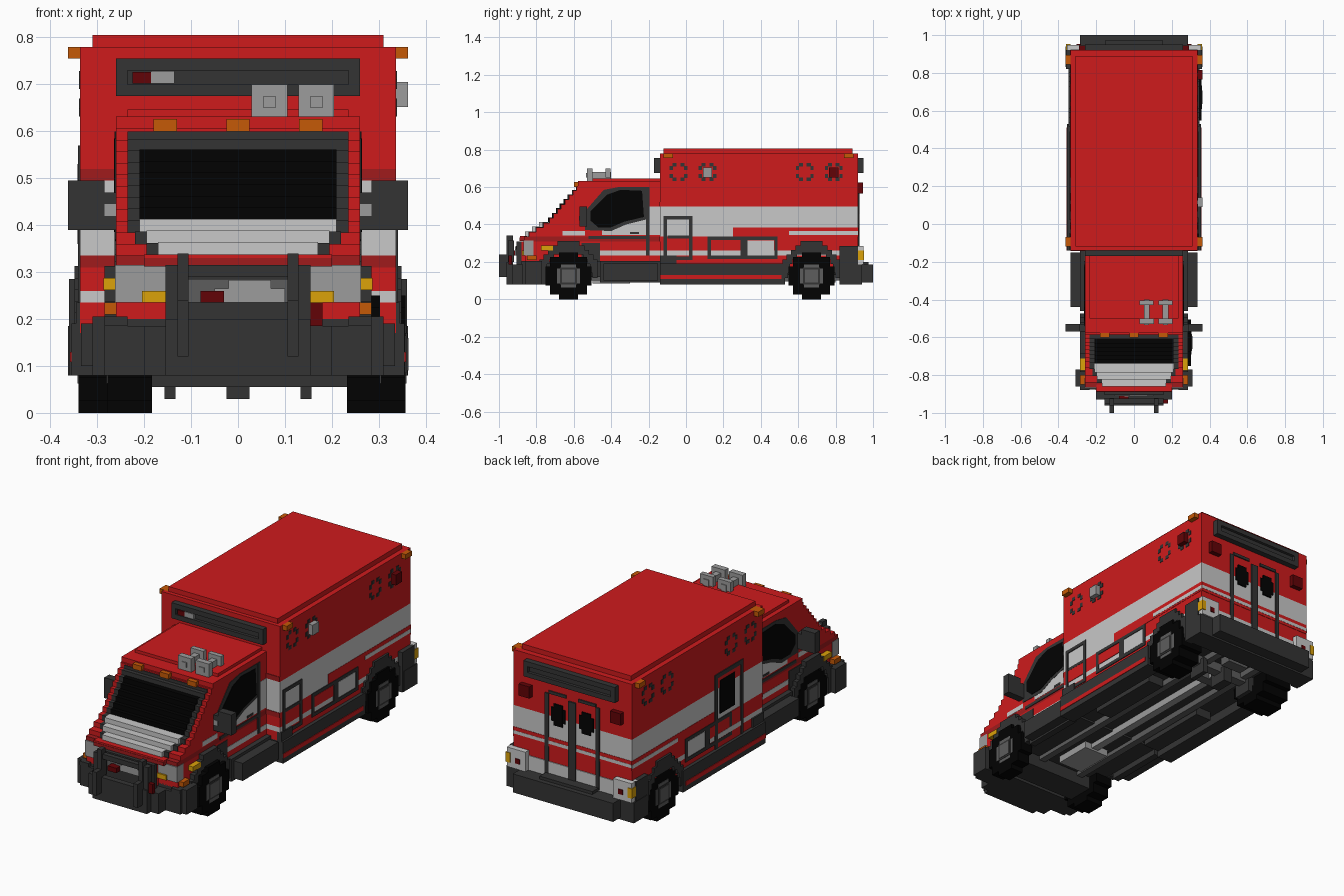
import bpy, bmesh, math

cube = bpy.data.objects.get("Cube")
if cube:
    bpy.data.objects.remove(cube, do_unlink=True)

COLOURS = {
    "red": (0.62, 0.011, 0.012), "deep_red": (0.35, 0.011, 0.012), "dark_red": (0.122, 0.001, 0.002),
    "white": (0.58, 0.58, 0.58), "light_grey": (0.335, 0.335, 0.335), "mid_grey": (0.11, 0.11, 0.11),
    "dark_grey": (0.034, 0.034, 0.034), "black": (0.0008, 0.0008, 0.0008),
    "orange": (0.56, 0.10, 0.002), "amber": (0.71, 0.36, 0.003),
}
MATS = {}
for key, rgb in COLOURS.items():
    m = bpy.data.materials.new(key)
    m.use_nodes = True
    m.diffuse_color = (*rgb, 1)
    m.roughness, m.specular_intensity = 1, 0
    bsdf = m.node_tree.nodes["Principled BSDF"]
    bsdf.inputs["Base Color"].default_value = (*rgb, 1)
    bsdf.inputs["Roughness"].default_value = 1
    bsdf.inputs["Specular IOR Level"].default_value = 0
    MATS[key] = m
R, DR, XR, W, LG, MG, D, K, O, A = COLOURS
V = 0.0247  # block size


def finish(name, bm, mats):
    me = bpy.data.meshes.new(name)
    bmesh.ops.recalc_face_normals(bm, faces=bm.faces)
    bm.to_mesh(me)
    bm.free()
    for k in mats:
        me.materials.append(MATS[k])
    ob = bpy.data.objects.new(name, me)
    bpy.context.collection.objects.link(ob)


def part(name, boxes):
    """One object from boxes (colour, x0, x1, y0, y1, z0, z1)."""
    bm, mats = bmesh.new(), []
    for c, x0, x1, y0, y1, z0, z1 in boxes:
        if c not in mats:
            mats.append(c)
        vs = [bm.verts.new((x, y, z)) for x in (x0, x1) for y in (y0, y1) for z in (z0, z1)]
        for f in ((0, 1, 3, 2), (4, 6, 7, 5), (0, 4, 5, 1), (2, 3, 7, 6), (0, 2, 6, 4), (1, 5, 7, 3)):
            bm.faces.new([vs[i] for i in f]).material_index = mats.index(c)
    finish(name, bm, mats)


def one_side(name, s, boxes):
    part(name, [(c, min(s * a, s * b), max(s * a, s * b), *r) for c, a, b, *r in boxes])


def sides(name, boxes):
    """The same boxes on both sides of the vehicle."""
    one_side("left_" + name, 1, boxes)
    one_side("right_" + name, -1, boxes)


def prism(name, pts, x0, x1, c):
    """Side profile (y, z) extruded across x."""
    bm = bmesh.new()
    a, b = ([bm.verts.new((x, y, z)) for y, z in pts] for x in (x0, x1))
    bm.faces.new(a)
    bm.faces.new(b)
    for i in range(len(pts)):
        j = (i + 1) % len(pts)
        bm.faces.new((a[i], a[j], b[j], b[i]))
    finish(name, bm, [c])


def frame(c, x0, x1, y0, y1, z0, z1, t=0.018):
    """Four thin strips around a rectangle on the side."""
    return [(c, x0, x1, y0, y0 + t, z0, z1), (c, x0, x1, y1 - t, y1, z0, z1),
            (c, x0, x1, y0 + t, y1 - t, z0, z0 + t), (c, x0, x1, y0 + t, y1 - t, z1 - t, z1)]


# Rear box: stacked colour bands and a stepped roof
bands = [(R, .17, .235), (W, .235, .26), (R, .26, .335), (W, .335, .495), (R, .495, .78)]
part("rear_box", [(c, -.337, .337, -.14, .92, a, b) for c, a, b in bands]
     + [(R, -.31, .31, -.12, .89, .78, .805), (DR, -.337, .337, -.143, -.13, .495, .52),
        (DR, -.337, .337, -.143, -.13, .31, .335)])
part("floor", [(D, -.33, .33, -.14, .92, .13, .18), (D, -.25, .25, -.86, -.14, .12, .2)])

# Cab: stepped rows following the sloped nose
PROFILE = [(.20, -.89), (.32, -.89), (.34, -.85), (.415, -.735), (.60, -.58), (.65, -.57)]


def nose(z):
    for (z0, y0), (z1, y1) in zip(PROFILE, PROFILE[1:]):
        if z <= z1:
            return y0 + (y1 - y0) * (z - z0) / (z1 - z0)
    return PROFILE[-1][1]


rows, glass = [], []
z = .335
while z < .62:
    y, t = nose(z + V / 2), z + V
    rows.append((R, -.26, .26, y, -.14, z, t))
    if z < .59:
        w = .17 if z < .35 else .195 if z < .37 else .21
        glass.append((D, -w - .025, w + .025, y - .004, y + .1, z, min(t + .002, .6)))
        if z < .55:
            hood = z < .405
            glass.append((W if hood else K, -w, w, y - (.022 if hood else .008), y + .1, z, t + .004))
    z += V
rows += [(R, -.235, .235, -.50, -.14, .62, .647), (R, -.26, .26, -.86, -.14, .2, .31),
         (DR, -.26, .26, -.865, -.14, .31, .335), (R, -.15, .15, -.885, -.86, .19, .31),
         (DR, -.2, .2, -.89, -.86, .312, .33), (R, -.2, .2, -.888, -.85, .33, .338)]
part("cab", rows)
part("windscreen_and_hood", glass)
part("cab_marker_lights", [(O, x - .025, x + .025, -.60, -.555, .6, .626) for x in (-.155, 0, .155)])

# Cab side windows, stripes and door seams
win = [(-.51, .42), (-.51, .47), (-.42, .56), (-.35, .585), (-.235, .58), (-.225, .44), (-.33, .415), (-.40, .385), (-.47, .385)]
rim = [(-.54, .37), (-.54, .47), (-.44, .585), (-.36, .6), (-.20, .6), (-.20, .43), (-.32, .40), (-.40, .365)]
for s, label in ((1, "left"), (-1, "right")):
    prism(label + "_window_frame", rim, s * .255, s * .2625, D)
    prism(label + "_cab_window", win, s * .255, s * .2645, K)
sides("cab_stripes", [
    (W, .255, .2615, -.45, -.14, .345, .43), (W, .255, .2615, -.66, -.54, .34, .365),
    (W, .255, .2615, -.195, -.14, .43, .495),
    (W, .255, .2615, -.50, -.14, .235, .26), (D, .255, .2635, -.215, -.195, .235, .60),
    (D, .255, .2635, -.52, -.20, .322, .338), (D, .255, .2635, -.30, -.25, .348, .36),
    (D, .255, .2635, -.56, -.46, .2, .30)])
sides("running_board", [(D, .25, .285, -.46, -.14, .09, .205), (D, .285, .335, -.44, -.15, .1, .19)])
sides("mirror", [(D, .25, .30, -.57, -.53, .39, .47), (D, .285, .362, -.57, -.53, .39, .495),
                 (LG, .258, .285, -.572, -.54, .42, .445)])

# Front end: headlights, bumper, grille and push bar
sides("headlight", [
    (LG, .155, .262, -.870, -.815, .235, .315), (A, .155, .205, -.878, -.86, .235, .26),
    (O, .255, .285, -.85, -.80, .21, .235), (A, .25, .287, -.775, -.71, .262, .287)])
part("front_bumper", [(D, -.285, .285, -.875, -.75, .08, .185), (D, -.2, .2, -.93, -.85, .08, .185),
                      (D, -.31, .31, -.86, -.77, .08, .205), (D, -.285, -.235, -.88, -.85, .185, .205),
                      (D, .235, .285, -.88, -.85, .185, .205)])
part("grille", [(D, -.155, .155, -.905, -.88, .18, .31), (MG, -.105, .105, -.91, -.9, .235, .285),
                (LG, -.05, .10, -.914, -.9, .235, .265), (LG, -.02, .07, -.914, -.9, .265, .283),
                (XR, -.08, -.03, -.945, -.9, .235, .26), (XR, .155, .18, -.95, -.93, .185, .235)])
bar = [(D, -.155, .155, -.96, -.93, .08, .20), (D, -.155, .155, -.95, -.925, .29, .315)]
for s in (-1, 1):
    bar += [(D, s * .13 - .025, s * .13 + .025, -.952, -.92, .20, .315),
            (D, s * .117 - .012, s * .117 + .012, -.96, -.925, .1, .34),
            (D, s * .117 - .012, s * .117 + .012, -1, -.95, .12, .24)]
part("push_bar", bar)

# Roof horns
for i, x in enumerate((.067, .167)):
    part(f"roof_horn_{i + 1}", [
        (LG, x - .038, x + .038, -.53, -.50, .622, .70), (LG, x - .013, x + .013, -.535, -.52, .65, .675),
        (LG, x - .015, x + .015, -.50, -.40, .64, .68), (LG, x - .037, x + .037, -.43, -.405, .65, .70)])


# Wheels and arches made of block rows
def wheel(name, s, cy, x0, x1):
    n, r, boxes = 10, .125, []
    for i in range(n):
        zc = -r + (i + .5) * 2 * r / n
        h = max(.05, round(math.sqrt(r * r - zc * zc) / V) * V)
        boxes.append((K, x0, x1, cy - h, cy + h, .125 + zc - r / n, .125 + zc + r / n))
    boxes += [(MG, x1 - .01, x1 + .002, cy - .062, cy + .062, .085, .165),
              (MG, x1 - .01, x1 + .002, cy - .04, cy + .04, .063, .187),
              (D, x1, x1 + .004, cy - .045, cy + .045, .08, .17),
              (MG, x1, x1 + .006, cy - .035, cy + .035, .09, .16)]
    one_side(name, s, boxes)


def arch(name, cy, x0, x1):
    boxes = []
    for i in range(8):
        z0 = .115 + i * V
        dz = z0 + V / 2 - .125
        o = min(.155, .235 - dz)
        h = math.sqrt(max(0, .127 ** 2 - dz * dz))
        if h > .03:
            boxes += [(D, x0, x1, cy - o, cy - h, z0, z0 + V), (D, x0, x1, cy + h, cy + o, z0, z0 + V)]
        else:
            boxes.append((D, x0, x1, cy - o, cy + o, z0, z0 + V))
    sides(name, boxes)


wheel("left_front_wheel", 1, -.628, .232, .303)
wheel("right_front_wheel", -1, -.628, .183, .278)
wheel("left_rear_wheel", 1, .671, .232, .357)
wheel("right_rear_wheel", -1, .671, .183, .340)
arch("front_arch", -.628, .25, .285)
arch("rear_arch", .671, .32, .348)

# Box sides: sill, stripes and locker panels
sides("box_sill", [(D, .27, .355, -.14, .53, .08, .19), (R, .34, .358, -.14, .51, .108, .13),
                   (D, .32, .36, .82, .92, .08, .285), (D, .32, .345, -.14, -.05, .19, .235)])
sides("box_stripes", [(R, .33, .3385, .25, .92, .335, .385), (W, .33, .3395, .55, .92, .345, .365)])
sides("lockers", frame(D, .33, .341, .115, .31, .215, .335) + frame(D, .33, .341, .31, .49, .215, .335)
      + [(W, .33, .34, .33, .47, .235, .315), (R, .33, .34, .135, .29, .26, .315)])
part("left_locker_door", frame(D, .33, .341, -.12, .035, .21, .445)
     + [(D, .33, .341, -.10, .015, .325, .34), (R, .33, .34, -.1, .015, .26, .325)])
part("right_side_door", frame(D, -.341, -.33, .02, .25, .10, .57, .022)
     + [(R, -.340, -.33, .042, .228, .12, .335), (R, -.340, -.33, .042, .228, .495, .55),
        (K, -.342, -.33, .09, .21, .36, .53), (W, -.341, -.33, .042, .228, .235, .26)])

# Octagonal rings of the side lamps, and the lamps themselves
rings = []
for y in (-.04, .115, .635, .79):
    for a in (-1, 1):
        for b in (-1, 1):
            for u0, u1, w0, w1 in ((.030, .048, .01, .032), (.01, .032, .030, .048)):
                ys, zs = sorted((y + a * u0, y + a * u1)), sorted((.68 + b * w0, .68 + b * w1))
                rings.append((D, .33, .339, *ys, *zs))
sides("lamp_rings", rings)
part("side_lamps", [(LG, .33, .362, .09, .14, .652, .705), (XR, .33, .362, .765, .815, .652, .705)])
sides("corner_lamps", [(O, .31, .362, y - .025, y + .025, .755, .78) for y in (-.095, .87)])

# Light bars across the front and rear of the box
for label, y, s in (("front", -.14, -1), ("rear", .92, 1)):
    def yy(a, b):
        return min(y + s * a, y + s * b), max(y + s * a, y + s * b)
    part(label + "_light_bar", [
        (D, -.26, .26, *yy(-.01, .015), .675, .755), (D, -.26, .26, *yy(.01, .03), .73, .755),
        (D, -.26, .26, *yy(.01, .03), .675, .70), (D, -.26, -.235, *yy(.01, .03), .70, .73),
        (D, .235, .26, *yy(.01, .03), .70, .73)]
        + ([(XR, -.225, -.185, *yy(.01, .03), .702, .726), (LG, -.185, -.135, *yy(.01, .03), .702, .728)]
           if s < 0 else []))

# Rear doors, lamps and bumper
rear = [(D, -.02, .02, .91, .928, .19, .60), (R, -.337, .337, .91, .922, .335, .385),
        (W, -.337, .337, .91, .923, .35, .367), (W, -.25, .25, .91, .924, .18, .26)]
for s in (-1, 1):
    x = s * .145
    rear += [(D, x - .01, x + .01, .91, .926, .19, .61),
             (D, s * .085 - .05, s * .085 + .05, .91, .926, .61, .625),
             (K, s * .08 - .04, s * .08 + .04, .91, .925, .475, .545),
             (K, s * .08 - .025, s * .08 + .025, .91, .927, .455, .565),
             (XR, s * .26 - .03, s * .26 + .03, .91, .945, .565, .625)]
part("rear_doors", rear)
sides("rear_corner", [(W, .25, .355, .90, .948, .185, .285), (A, .335, .359, .915, .952, .21, .26),
                      (XR, .28, .305, .94, .952, .215, .24)])
part("rear_bumper", [(D, -.362, .362, .83, .94, .08, .185), (D, -.285, .285, .92, 1.0, .09, .185),
                     (D, -.15, .15, .92, .975, .185, .2)])

# Underside: frame rails, axles, shaft and tanks
part("chassis", [(MG, s * .12 - .018, s * .12 + .018, -.80, .83, .1, .135) for s in (-1, 1)]
     + [(D, s * .145 - .012, s * .145 + .012, .62, .72, .03, .11) for s in (-1, 1)]
     + [(MG, -.23, .23, y - .025, y + .025, .085, .14) for y in (-.628, .671)]
     + [(LG, -.02, .02, -.45, .62, .095, .13), (D, -.235, .235, -.70, -.56, .055, .125),
        (D, -.025, .025, .62, .72, .03, .11), (LG, -.08, .06, -.5, -.3, .085, .13),
        (MG, -.09, .09, .55, .60, .09, .14), (MG, -.06, .06, .74, .80, .09, .14),
        (D, -.24, -.15, -.1, .3, .085, .135), (D, .15, .24, .0, .4, .085, .135)])
